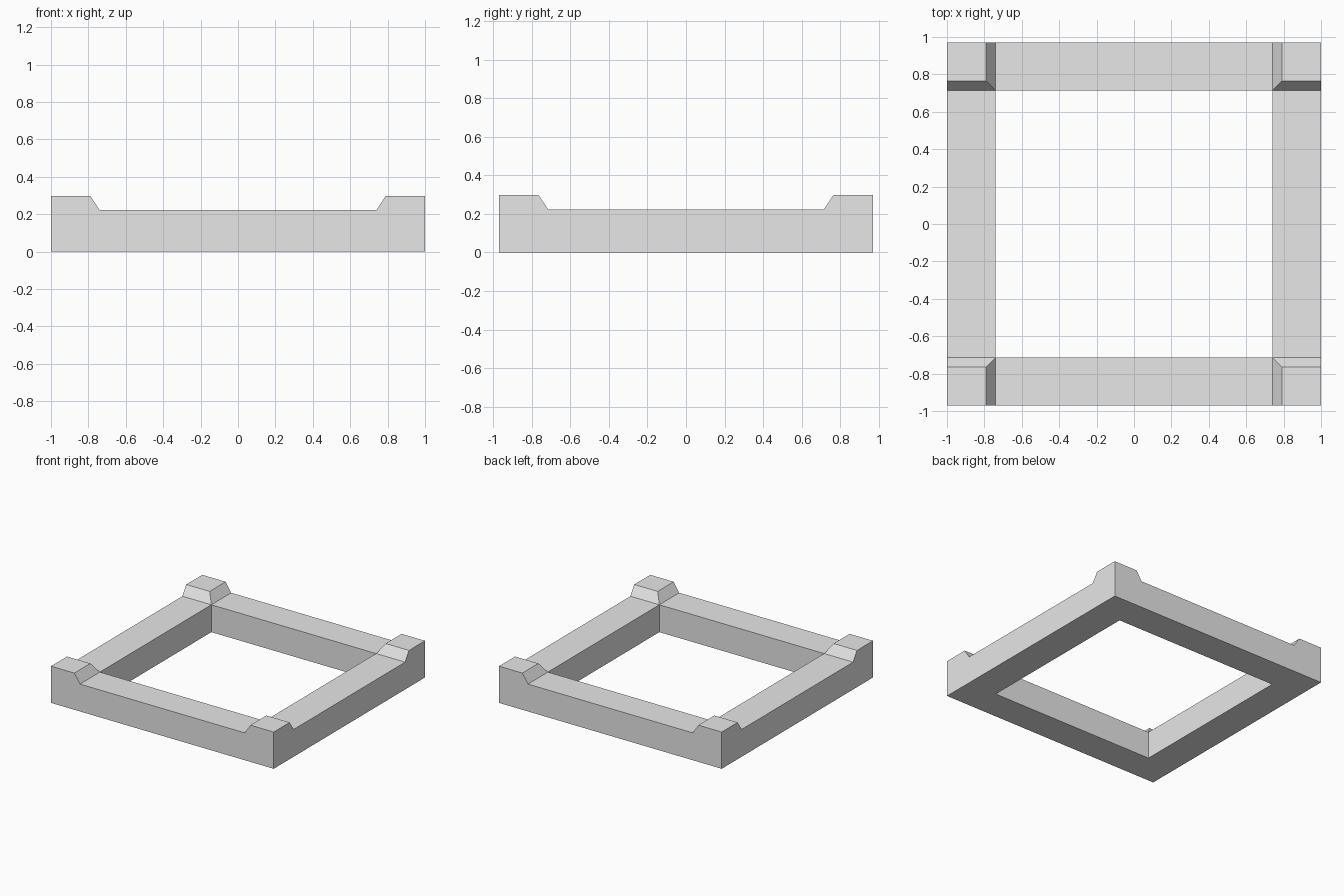
import bpy
import bmesh
from math import copysign

cube = bpy.data.objects.get("Cube")
if cube:
    bpy.data.objects.remove(cube, do_unlink=True)

OUTER = (1.0, 0.97)        # half sizes of the outside
INNER = (0.74, 0.715)      # half sizes of the opening
POST = (0.79, 0.765)       # inner edge of the raised corner tops
RAIL_TOP, POST_TOP = 0.222, 0.298

grey = bpy.data.materials.new("plain grey")
grey.use_nodes = True
grey.diffuse_color = (0.8, 0.8, 0.8, 1)
grey.node_tree.nodes["Principled BSDF"].inputs["Base Color"].default_value = grey.diffuse_color

# Flat ring of rails and corner squares, without the middle cell
bm = bmesh.new()
xs, ys = [(-o, -i, i, o) for o, i in zip(OUTER, INNER)]
grid = [[bm.verts.new((x, y, 0)) for y in ys] for x in xs]
for i in range(3):
    for j in range(3):
        if (i, j) != (1, 1):
            bm.faces.new((grid[i][j], grid[i + 1][j], grid[i + 1][j + 1], grid[i][j + 1]))

# Raise the ring to rail height, keeping the underside
raised = bmesh.ops.extrude_face_region(bm, geom=bm.faces[:], use_keep_orig=True)["geom"]
for v in raised:
    if isinstance(v, bmesh.types.BMVert):
        v.co.z = RAIL_TOP

# Raise each corner square, sloping its two inward sides
corners = [f for f in raised if isinstance(f, bmesh.types.BMFace)
           and all(abs(c) > i for c, i in zip(f.calc_center_median(), INNER))]
for face in bmesh.ops.extrude_discrete_faces(bm, faces=corners)["faces"]:
    for v in face.verts:
        v.co.z = POST_TOP
        for axis in range(2):
            reach = max(abs(v.co[axis]), POST[axis])
            v.co[axis] = copysign(reach, v.co[axis])

bmesh.ops.recalc_face_normals(bm, faces=bm.faces[:])
mesh = bpy.data.meshes.new("corner_post_frame")
bm.to_mesh(mesh)
bm.free()
mesh.materials.append(grey)
frame = bpy.data.objects.new("corner_post_frame", mesh)
bpy.context.collection.objects.link(frame)
